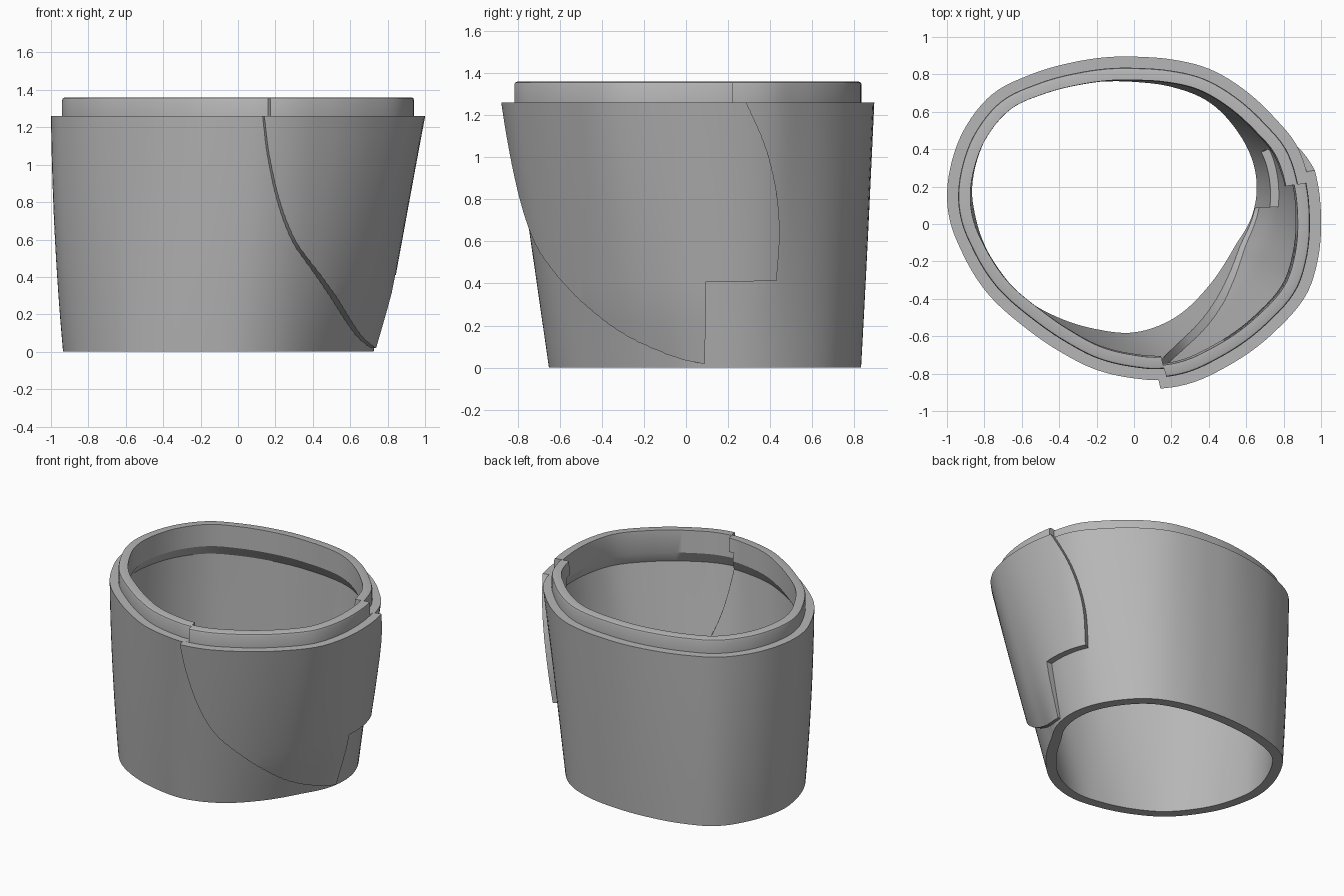
import bpy, bmesh, math
from mathutils import Vector

if "Cube" in bpy.data.objects:
    bpy.data.objects.remove(bpy.data.objects["Cube"])

HEIGHT, COLS = 1.26, 144
CENTRE = Vector((-0.05, 0.05))

grey = bpy.data.materials.new("plain grey")
grey.use_nodes = True
grey.diffuse_color = (0.47, 0.47, 0.47, 1)
grey.node_tree.nodes["Principled BSDF"].inputs["Base Color"].default_value = grey.diffuse_color


def smooth_curve(keys):
    """Return a smooth function through sorted (position, value) keys."""
    def slope(i):
        a, b = keys[max(i - 1, 0)], keys[min(i + 1, len(keys) - 1)]
        return (b[1] - a[1]) / (b[0] - a[0])

    def value(x):
        x = min(max(x, keys[0][0]), keys[-1][0])
        i = 0
        while i < len(keys) - 2 and x > keys[i + 1][0]:
            i += 1
        (x0, y0), (x1, y1) = keys[i], keys[i + 1]
        h = x1 - x0
        t = (x - x0) / h
        return ((1 + 2 * t) * (1 - t) ** 2 * y0 + t * (1 - t) ** 2 * h * slope(i)
                + t * t * (3 - 2 * t) * y1 + t * t * (t - 1) * h * slope(i + 1))
    return value


def outline(points):
    """Turn a closed outline into radius as a function of angle."""
    polar = []
    for p in points:
        d = Vector(p) - CENTRE
        polar.append((math.atan2(d.y, d.x) % math.tau, d.length))
    polar.sort()
    wrapped = [(a + k * math.tau, r) for k in (-1, 0, 1) for a, r in polar]
    curve = smooth_curve(wrapped)
    return lambda a: curve(a % math.tau)


# Outlines of the rim and the foot
rim = outline([(0, .895), (-.3, .87), (-.55, .8), (-.75, .7), (-.9, .52), (-.97, .35),
               (-1, .15), (-.98, 0), (-.92, -.15), (-.8, -.35), (-.6, -.54), (-.4, -.68),
               (-.2, -.78), (0, -.825), (.14, -.835), (.3, -.805), (.48, -.72),
               (.72, -.545), (.88, -.36), (.935, -.2), (.955, .05), (.94, .2),
               (.87, .42), (.75, .57), (.6, .71), (.4, .83), (.2, .88)])
foot = outline([(0, .83), (-.25, .825), (-.5, .78), (-.72, .68), (-.86, .48), (-.935, .2),
                (-.92, .05), (-.87, -.12), (-.78, -.28), (-.64, -.44), (-.44, -.56),
                (-.22, -.63), (0, -.65), (.22, -.58), (.45, -.38), (.6, -.15),
                (.7, .04), (.725, .2), (.7, .36), (.6, .55), (.44, .71), (.22, .8)])


def wall_point(a, z, offset):
    """Point on the flared wall, moved outwards by offset."""
    t = min(max(z / HEIGHT, 0), 1)
    t += (0.1 + 0.7 * max(0, -math.cos(a))) * t * (1 - t)
    r = foot(a) + (rim(a) - foot(a)) * t + offset
    return (CENTRE.x + r * math.cos(a), CENTRE.y + r * math.sin(a), z)


def make_object(name, bm):
    bmesh.ops.recalc_face_normals(bm, faces=bm.faces)
    mesh = bpy.data.meshes.new(name)
    bm.to_mesh(mesh)
    bm.free()
    mesh.materials.append(grey)
    obj = bpy.data.objects.new(name, mesh)
    bpy.context.collection.objects.link(obj)
    return obj


def bridge(bm, rows, closed):
    """Join rows of vertices into quads; closed rows wrap around."""
    for low, high in zip(rows, rows[1:]):
        n = len(low)
        for i in range(n if closed else n - 1):
            j = (i + 1) % n
            bm.faces.new((low[i], low[j], high[j], high[i]))


# Wall section: outer side, ledge, lip, undercut, inner side
STEPS = 12
section = [(0, HEIGHT * i / STEPS) for i in range(STEPS + 1)]
section += [(-.06, HEIGHT), (-.06, 1.345), (-.064, 1.356), (-.074, 1.36), (-.125, 1.36), (-.125, 1.2)]
section += [(-.07, 1.12 * i / STEPS) for i in range(STEPS, -1, -1)]


def sleeve(name, lift):
    bm = bmesh.new()
    rows = [[bm.verts.new(wall_point(math.tau * i / COLS, z, o + lift(z)))
             for i in range(COLS)] for o, z in section]
    bridge(bm, rows + rows[:1], True)
    return make_object(name, bm)


# Edges of the overlapping panel as angles in degrees over height
front_edge = smooth_curve([(.02, 1.5), (.05, -7.7), (.15, -26.2), (.3, -42.8), (.48, -57.7),
                           (.6, -65.3), (.8, -71.8), (1.05, -76.3), (1.26, -78.4)])
back_edge = smooth_curve([(.41, 24.5), (.65, 24.6), (.85, 22.7), (1.05, 19), (1.26, 13.2)])


def panel_span(z, below_step):
    if z > HEIGHT:
        return -75.6, 10
    return front_edge(z), 2.9 if below_step else back_edge(z)


def panel_cutter():
    levels = [(.02 + .39 * i / 14, True) for i in range(15)]
    levels += [(.411 + (HEIGHT - .411) * i / 22, False) for i in range(23)]
    levels += [(HEIGHT + .001, False), (1.45, False)]
    bm = bmesh.new()
    sheets = []
    for offset in (-.25, .2):
        rows = []
        for z, below in levels:
            a, b = (math.radians(v) for v in panel_span(z, below))
            rows.append([bm.verts.new(wall_point(a + (b - a) * i / 40, z, offset))
                         for i in range(41)])
        bridge(bm, rows, False)
        sheets.append(rows)
    # Close the four sides between the inner and outer sheets
    inner, outer = sheets
    for pick in (lambda s: s[0], lambda s: s[-1],
                 lambda s: [r[0] for r in s], lambda s: [r[-1] for r in s]):
        bridge(bm, [pick(inner), pick(outer)], False)
    return make_object("panel_cutter", bm)


cutter = panel_cutter()
cutter.hide_render = True
body = sleeve("sleeve_body", lambda z: 0)
panel = sleeve("overlap_panel", lambda z: .02 + .025 * min(1, z / .3))

# Cut the panel opening from the body and trim the panel to fit it
for obj, operation in ((body, "DIFFERENCE"), (panel, "INTERSECT")):
    mod = obj.modifiers.new("trim", "BOOLEAN")
    mod.operation, mod.solver, mod.object = operation, "EXACT", cutter
    bpy.context.view_layer.update()
    result = bpy.data.meshes.new_from_object(
        obj.evaluated_get(bpy.context.evaluated_depsgraph_get()))
    obj.modifiers.clear()
    obj.data = result
bpy.data.objects.remove(cutter)

bpy.ops.object.select_all(action="DESELECT")
for obj in (body, panel):
    obj.select_set(True)
bpy.context.view_layer.objects.active = body
bpy.ops.object.shade_smooth_by_angle(angle=math.radians(30))
